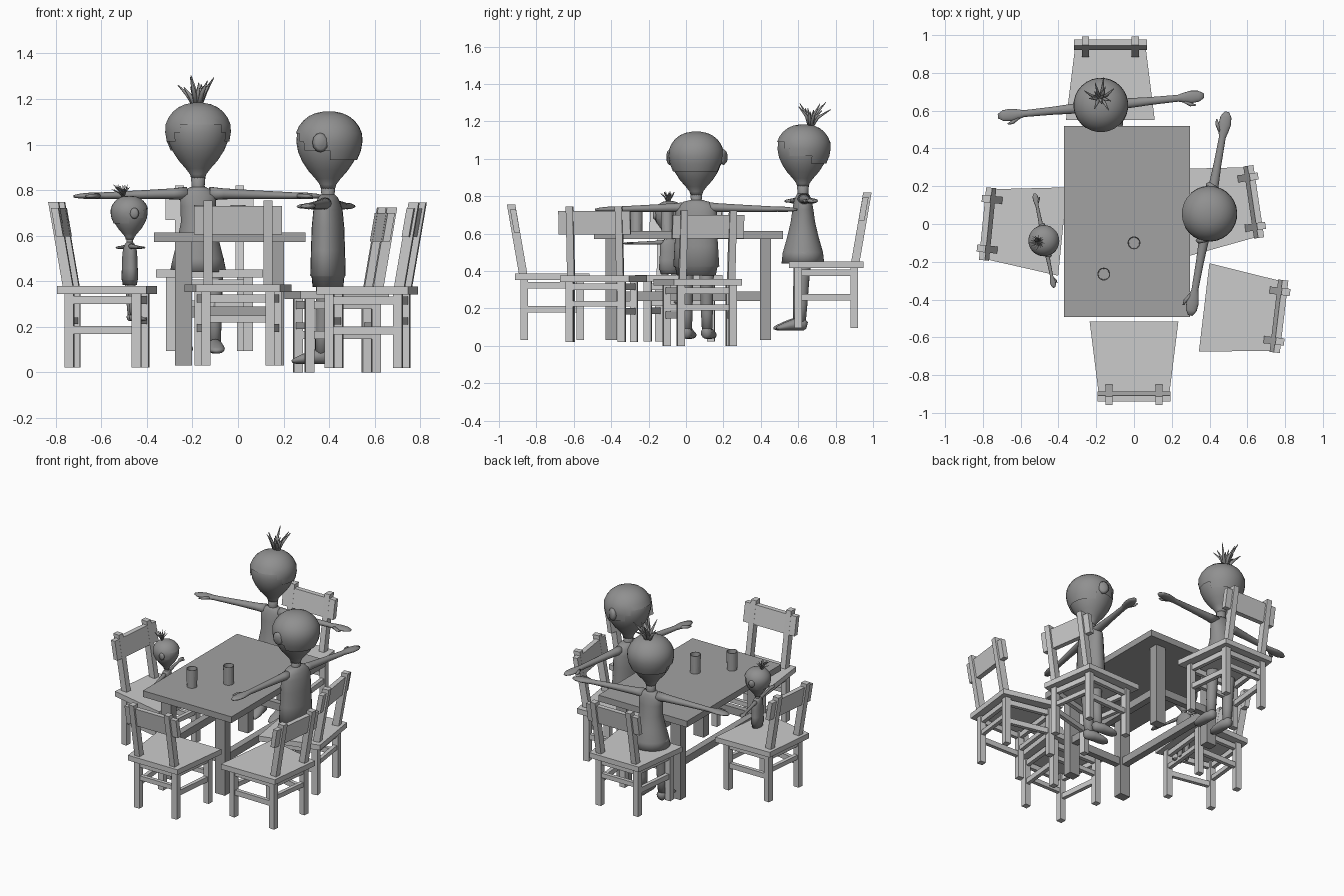
import bpy, bmesh, math, random
from mathutils import Vector, Matrix

if "Cube" in bpy.data.objects:
    bpy.data.objects.remove(bpy.data.objects["Cube"])

random.seed(4)
V = Vector


def material(name, g):
    m = bpy.data.materials.new(name)
    m.diffuse_color = (g, g, g, 1)
    m.use_nodes = True
    m.node_tree.nodes["Principled BSDF"].inputs["Base Color"].default_value = m.diffuse_color
    return m


PALE = material("pale_grey_wood", 0.60)
TABLE = material("mid_grey_wood", 0.36)
FIGURE = material("dark_grey_figure", 0.28)


def finish(name, bm, mat, mw=None, smooth=False):
    bmesh.ops.recalc_face_normals(bm, faces=bm.faces[:])
    me = bpy.data.meshes.new(name)
    bm.to_mesh(me)
    bm.free()
    for p in me.polygons:
        p.use_smooth = smooth
    me.materials.append(mat)
    ob = bpy.data.objects.new(name, me)
    bpy.context.collection.objects.link(ob)
    if mw:
        ob.matrix_world = mw
    return ob


def loft(name, rings, mat, mw=None, smooth=False, keep=None):
    """Skin a list of point rings; keep(face centre) can trim an open shell."""
    bm = bmesh.new()
    rows = [[bm.verts.new(p) for p in r] for r in rings]
    n = len(rows[0])
    for a, b in zip(rows, rows[1:]):
        for i in range(n):
            bm.faces.new((a[i], a[(i + 1) % n], b[(i + 1) % n], b[i]))
    bm.faces.new(rows[0])
    bm.faces.new(rows[-1])
    if keep:
        bad = [f for f in bm.faces if not keep(f.calc_center_median())]
        bmesh.ops.delete(bm, geom=bad, context='FACES')
    return finish(name, bm, mat, mw, smooth)


def bar(name, p0, p1, w, d, mat, mw=None):
    """Upright bar with a level w x d section at both ends."""
    quad = [(-w / 2, -d / 2), (w / 2, -d / 2), (w / 2, d / 2), (-w / 2, d / 2)]
    loft(name, [[(p[0] + x, p[1] + y, p[2]) for x, y in quad] for p in (p0, p1)], mat, mw)


def beam(name, p0, p1, t, h, mat, mw=None):
    """Level beam of thickness t and height h."""
    a, b = V(p0), V(p1)
    s = (b - a).cross(V((0, 0, 1))).normalized() * t / 2
    u = V((0, 0, h / 2))
    loft(name, [[p - s - u, p + s - u, p + s + u, p - s + u] for p in (a, b)], mat, mw)


def tube(name, pts, ref, mw, n=16, keep=None):
    """Round limb through (x, y, z, ra, rb) stations."""
    c = [V(p[:3]) for p in pts]
    rings = []
    for i, p in enumerate(pts):
        t = (c[min(i + 1, len(c) - 1)] - c[max(i - 1, 0)]).normalized()
        u = t.cross(V(ref)).normalized()
        v = u.cross(t)
        rings.append([c[i] + u * p[3] * math.cos(a) + v * p[4] * math.sin(a)
                      for a in (2 * math.pi * k / n for k in range(n))])
    return loft(name, rings, FIGURE, mw, True, keep)


def placed(x, y, z, deg, s=1):
    return Matrix.Translation((x, y, z)) @ Matrix.Rotation(math.radians(deg), 4, 'Z') @ Matrix.Scale(s, 4)


# Table
bar("table_top", (-.037, .013, .572), (-.037, .013, .614), .665, 1.01, TABLE)
for x in (-.24, .165):
    for y in (-.40, .425):
        bar("table_leg", (x, y, .03), (x, y, .575), .075, .06, TABLE)
    beam("table_side_stretcher", (x, -.40, .265), (x, .425, .265), .045, .05, TABLE)
for y in (-.40, .425):
    beam("table_end_stretcher", (-.24, y, .265), (.165, y, .265), .04, .05, TABLE)


# Chairs (built facing -y, centred on the seat)
def chair(x, y, z, deg):
    m = placed(x, y, z, deg)
    seat = [(-.235, -.2), (.235, -.2), (.185, .2), (-.185, .2)]
    loft("seat", [[(a, b, h) for a, b in seat] for h in (.322, .357)], PALE, m)
    for s in (-1, 1):
        f, r = (s * .17, -.15), (s * .14, .15)
        bar("front_leg", (*f, 0), (*f, .33), .04, .04, PALE, m)
        bar("rear_leg", (*r, 0), (*r, .33), .04, .04, PALE, m)
        bar("back_post", (s * .132, .155, .35), (s * .132, .22, .725), .038, .045, PALE, m)
        beam("side_stretcher", (*f, .165), (*r, .165), .025, .035, PALE, m)
        beam("side_apron", (*f, .295), (*r, .295), .025, .035, PALE, m)
    for w, yy in ((.17, -.15), (.14, .15)):
        beam("cross_stretcher", (-w, yy, .205), (w, yy, .205), .025, .03, PALE, m)
        beam("cross_apron", (-w, yy, .295), (w, yy, .295), .025, .035, PALE, m)
    bar("back_rest", (0, .188, .575), (0, .21, .70), .386, .032, PALE, m)


for c in ((-.125, .75, .095, 0), (0, -.715, .03, 180), (-.577, -.02, .022, 84.3),
          (.437, .088, 0, 278.5), (.57, -.465, .02, 263.2)):
    chair(*c)

# Cups
for x, y in ((0, -.10), (-.16, -.265)):
    bm = bmesh.new()
    rows = [[bm.verts.new((x + r * math.cos(a), y + r * math.sin(a), z))
             for a in (k * math.pi / 12 for k in range(24))]
            for r, z in ((.032, .614), (.034, .735), (.030, .735), (.028, .622))]
    for a, b in zip(rows, rows[1:]):
        for i in range(24):
            bm.faces.new((a[i - 1], a[i], b[i], b[i - 1]))
    bm.faces.new(rows[0])
    bm.faces.new(rows[-1])
    finish("cup", bm, TABLE)

# Figures (built facing -y, sole at z = 0, arms held out sideways)
HEAD = [(0, .03), (.02, .036), (.045, .055), (.08, .086), (.12, .112), (.16, .129), (.20, .136),
        (.235, .134), (.265, .121), (.29, .102), (.31, .077), (.323, .048), (.33, .012)]
DRESS = [(.36, .125, .115), (.42, .112, .108), (.50, .092, .085), (.58, .076, .066),
         (.65, .078, .056), (.695, .08, .048), (.72, .06, .038), (.735, .032, .03)]
SHIRT = [(.34, .105, .066), (.385, .115, .07), (.39, .125, .076), (.50, .118, .073), (.60, .112, .07),
         (.68, .112, .062), (.715, .10, .05), (.735, .07, .04), (.745, .032, .03)]


def figure(x, y, z, deg, s, k, body, hip, spikes, ears):
    m = placed(x, y, z, deg, s)
    up, fwd = (0, 0, 1), (0, 1, 0)
    tube("torso", [(0, 0, h, a, b) for h, a, b in body], fwd, m, 24)
    tube("neck", [(0, 0, .70, .036, .034), (0, 0, .74, .029, .029), (0, 0, .79, .033, .033)], fwd, m)
    head = [(0, 0, .77 + h * k, r * k, r * k) for h, r in HEAD]
    tube("head", head, fwd, m, 28)

    # Hair cap: low at the back and sides, high over the face
    def hair(c):
        h = (c.z - .77) / k
        return h > (.12 if c.y > .03 * k else .235 - .06 * (abs(c.x) > .10 * k))
    tube("hair_cap", [(0, .004, p[2] + .004, p[3] + .009, p[4] + .009) for p in head], fwd, m, 28, hair)
    for q in (-1, 1):
        tube("arm", [(q * .05, 0, .705, .034, .03), (q * .11, 0, .704, .028, .024),
                     (q * .26, 0, .70, .021, .019), (q * .41, 0, .696, .018, .015),
                     (q * .44, 0, .696, .026, .014), (q * .48, 0, .695, .033, .014),
                     (q * .52, 0, .694, .029, .011), (q * .548, 0, .693, .012, .006)], up, m)
        tube("thumb", [(q * .44, -.015, .696, .012, .010), (q * .475, -.04, .694, .010, .009),
                       (q * .50, -.046, .693, .004, .004)], up, m, 8)
        tube("leg", [(q * hip, 0, .42, .044, .044), (q * hip, -.008, .28, .036, .036),
                     (q * hip, -.015, .14, .032, .032), (q * hip, -.02, .03, .027, .027)], fwd, m)
        tube("foot", [(q * hip, .015, .03, .012, .018), (q * hip, 0, .034, .03, .032),
                      (q * hip, -.05, .034, .034, .032), (q * hip, -.10, .024, .038, .022),
                      (q * hip, -.135, .016, .03, .014), (q * hip, -.15, .014, .01, .006)], up, m)
        if ears:
            e = .77 + .20 * k
            tube("ear", [(q * .125 * k, -.01, e, .024 * k, .034 * k), (q * .145 * k, -.008, e, .034 * k, .042 * k),
                         (q * .155 * k, -.004, e, .022 * k, .03 * k)], up, m, 12)

    # Hair tuft of curved spikes
    top = .77 + .315 * k
    for i in range(spikes[0]):
        n, length, thick, back = spikes
        a = i * 2.4
        spread = length * .65 * math.sqrt((i + .5) / n)
        rise = length * random.uniform(.55, .95)
        dx, dy = math.cos(a) * spread, math.sin(a) * spread + back * .4
        tube("hair_spike", [(dx * .1, back, top, thick, thick),
                            (dx * .5, back + dy * .35, top + rise * .55, thick * .8, thick * .7),
                            (dx, back + dy, top + rise, .002, .002)], (.31, .9, .2), m, 6)


figure(-.175, .625, .08, 5.7, 1, 1, DRESS, .07, (12, .15, .012, .04), False)
figure(.395, .055, .035, 259.8, 1, 1.02, SHIRT, .055, (0, 0, 0, 0), True)
figure(-.475, -.088, .225, 101.7, .465, 1.24, SHIRT, .055, (34, .14, .006, .06), True)
